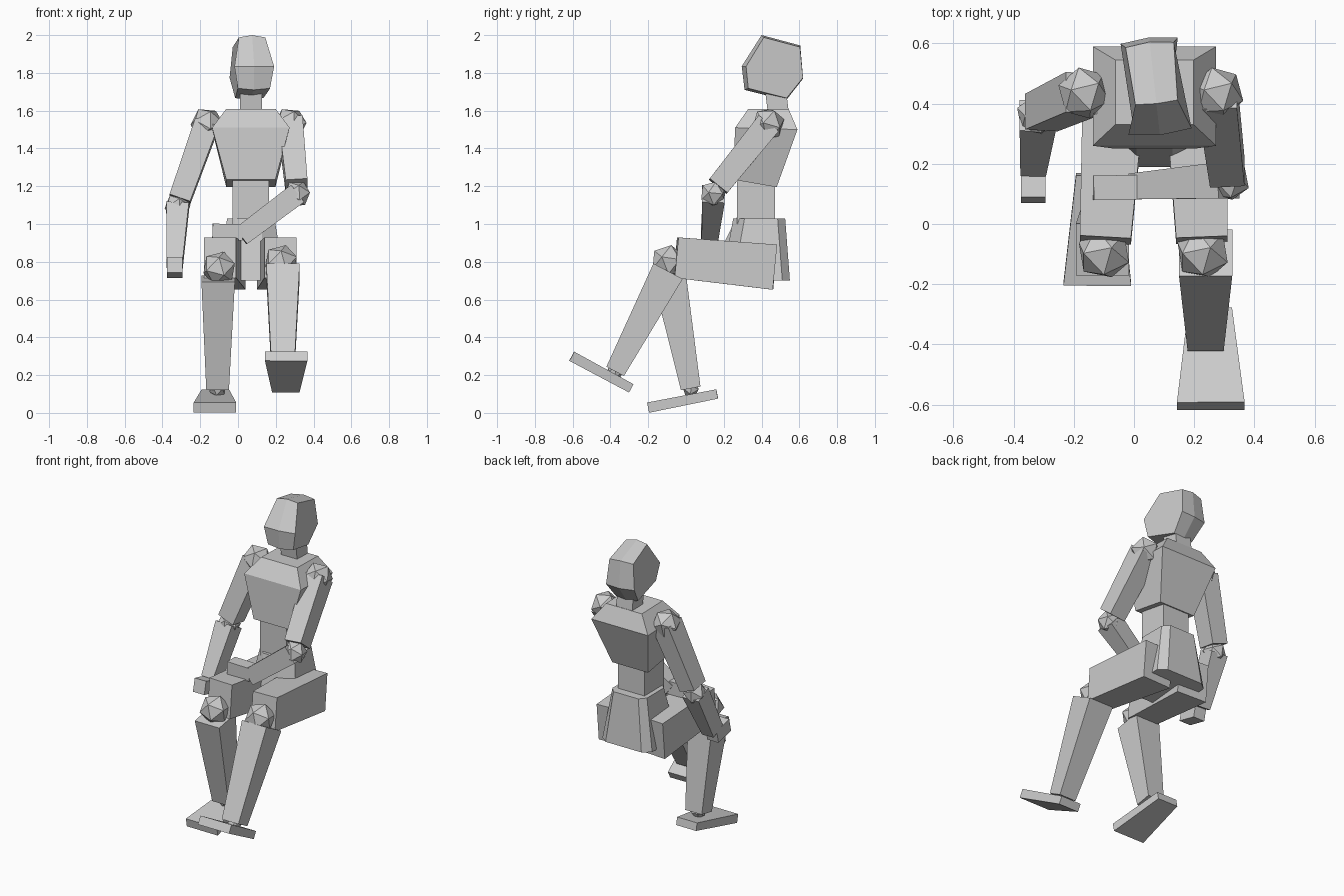
import bpy, bmesh
from mathutils import Vector, Euler

cube = bpy.data.objects.get("Cube")
if cube:
    bpy.data.objects.remove(cube)

grey = bpy.data.materials.new("plain_grey")
grey.use_nodes = True
GREY = (0.6, 0.6, 0.6, 1)
grey.diffuse_color = GREY
grey.node_tree.nodes["Principled BSDF"].inputs["Base Color"].default_value = GREY

MID = 0.068  # body centre line


def finish(name, bm):
    bmesh.ops.recalc_face_normals(bm, faces=bm.faces[:])
    mesh = bpy.data.meshes.new(name)
    bm.to_mesh(mesh)
    bm.free()
    mesh.materials.append(grey)
    ob = bpy.data.objects.new(name, mesh)
    bpy.context.scene.collection.objects.link(ob)
    return ob


def loft(name, rings):
    """Skin closed rings of points and cap both ends."""
    bm = bmesh.new()
    vs = [[bm.verts.new(p) for p in r] for r in rings]
    n = len(vs[0])
    for a, b in zip(vs, vs[1:]):
        for i in range(n):
            j = (i + 1) % n
            bm.faces.new((a[i], a[j], b[j], b[i]))
    bm.faces.new(vs[0][::-1])
    bm.faces.new(vs[-1])
    return finish(name, bm)


def limb(name, start, end, size0, size1, hint=(1, 0, 0)):
    """Tapered box between two points; sizes are (along hint, across it)."""
    start, end = Vector(start), Vector(end)
    axis = (end - start).normalized()
    u = Vector(hint)
    u = (u - axis * u.dot(axis)).normalized()
    v = axis.cross(u)
    rings = []
    for p, (w, d) in ((start, size0), (end, size1)):
        rings.append([p + u * w / 2 * a + v * d / 2 * b
                      for a, b in ((-1, -1), (1, -1), (1, 1), (-1, 1))])
    return loft(name, rings)


def joint(name, centre, radius, turn=(0.5, 0, 0.3)):
    bm = bmesh.new()
    bmesh.ops.create_icosphere(bm, subdivisions=1, radius=radius)
    bmesh.ops.rotate(bm, verts=bm.verts, matrix=Euler(turn).to_matrix())
    bmesh.ops.translate(bm, verts=bm.verts, vec=centre)
    return finish(name, bm)


def slab(half, front, back, zf, zb):
    """Rectangular ring with separate front and back heights."""
    return [(MID - half, front, zf), (MID + half, front, zf),
            (MID + half, back, zb), (MID - half, back, zb)]


# Torso
loft("chest", [slab(0.13, 0.25, 0.48, 1.235, 1.195),
               slab(0.205, 0.26, 0.59, 1.51, 1.5),
               slab(0.13, 0.33, 0.545, 1.61, 1.605)])
loft("waist", [slab(0.096, 0.27, 0.47, 1.0, 1.0), slab(0.096, 0.27, 0.47, 1.24, 1.22)])
limb("neck", (MID, 0.49, 1.58), (MID, 0.475, 1.7), (0.116, 0.11), (0.116, 0.11))


# Pelvis: eight-sided, flaring downwards
def pelvis_ring(z, side, front, back, narrow):
    right = [(-narrow, front), (-side, front + 0.06), (-side, back - 0.04), (-side * 0.72, back)]
    pts = right + [(-x, y) for x, y in reversed(right)]
    return [(MID + x, y, z) for x, y in pts]


loft("pelvis", [pelvis_ring(0.7, 0.18, 0.19, 0.55, 0.06),
                pelvis_ring(1.03, 0.125, 0.25, 0.525, 0.06)])

# Head: side profile (y, z, half width) with a ridge along the middle
profile = [(0.40, 2.0, 0.07), (0.605, 1.945, 0.08), (0.62, 1.77, 0.095),
           (0.53, 1.655, 0.075), (0.31, 1.71, 0.085), (0.295, 1.835, 0.105)]
cy, cz = 0.46, 1.825
columns = []
for s, shrink in ((-1, 0.93), (0, 1.0), (1, 0.93)):
    columns.append([(MID + s * w - 0.11 * (y - cy), cy + (y - cy) * shrink + 0.11 * s * w,
                     cz + (z - cz) * shrink) for y, z, w in profile])
loft("head", columns)

# Legs: hip, thigh end, shin top, shin foot, heel, toe, knee
legs = {
    "left": ((0.205, 0.467, 0.772), (0.225, -0.053, 0.822), (0.238, -0.095, 0.75),
             (0.238, -0.375, 0.22), (0.253, -0.29, 0.13), (0.255, -0.605, 0.3),
             (0.228, -0.095, 0.8)),
    "right": ((-0.065, 0.467, 0.772), (-0.095, -0.053, 0.822), (-0.105, -0.085, 0.71),
              (-0.108, 0.025, 0.13), (-0.12, 0.165, 0.1), (-0.122, -0.2, 0.028),
              (-0.1, -0.095, 0.765)),
}
for side, (hip, thigh, shin, ankle, heel, toe, knee) in legs.items():
    limb(side + "_thigh", hip, thigh, (0.21, 0.24), (0.17, 0.215))
    joint(side + "_knee", knee, 0.093, (0.9, 0, 0))
    limb(side + "_shin", shin, ankle, (0.177, 0.175), (0.12, 0.105))
    joint(side + "_ankle", ankle, 0.048)
    limb(side + "_foot", heel, toe, (0.145, 0.05), (0.225, 0.055))

# Arms: shoulder, upper arm end, elbow, wrist, hand start, fingertip, forearm hint
arms = {
    "left": ((0.277, 0.435, 1.53), (0.31, 0.17, 1.2), (0.313, 0.145, 1.16),
             (0.015, 0.125, 0.935), (0.025, 0.122, 0.955), (-0.135, 0.12, 0.96), (0, 1, 0)),
    "right": ((-0.165, 0.435, 1.53), (-0.308, 0.37, 1.13), (-0.32, 0.36, 1.09),
              (-0.335, 0.205, 0.79), (-0.335, 0.21, 0.755), (-0.335, 0.08, 0.785), (1, 0, 0)),
}
for side, (shoulder, upper, elbow, wrist, palm, tip, hint) in arms.items():
    joint(side + "_shoulder", shoulder, 0.09, (0.7, 0.3, 0))
    limb(side + "_upper_arm", shoulder, upper, (0.13, 0.135), (0.115, 0.12))
    joint(side + "_elbow", elbow, 0.073, (0.9, 0.2, 0))
    limb(side + "_forearm", elbow, wrist, (0.12, 0.115), (0.085, 0.105), hint)
    limb(side + "_hand", palm, tip, (0.082, 0.085), (0.082, 0.085), hint)
